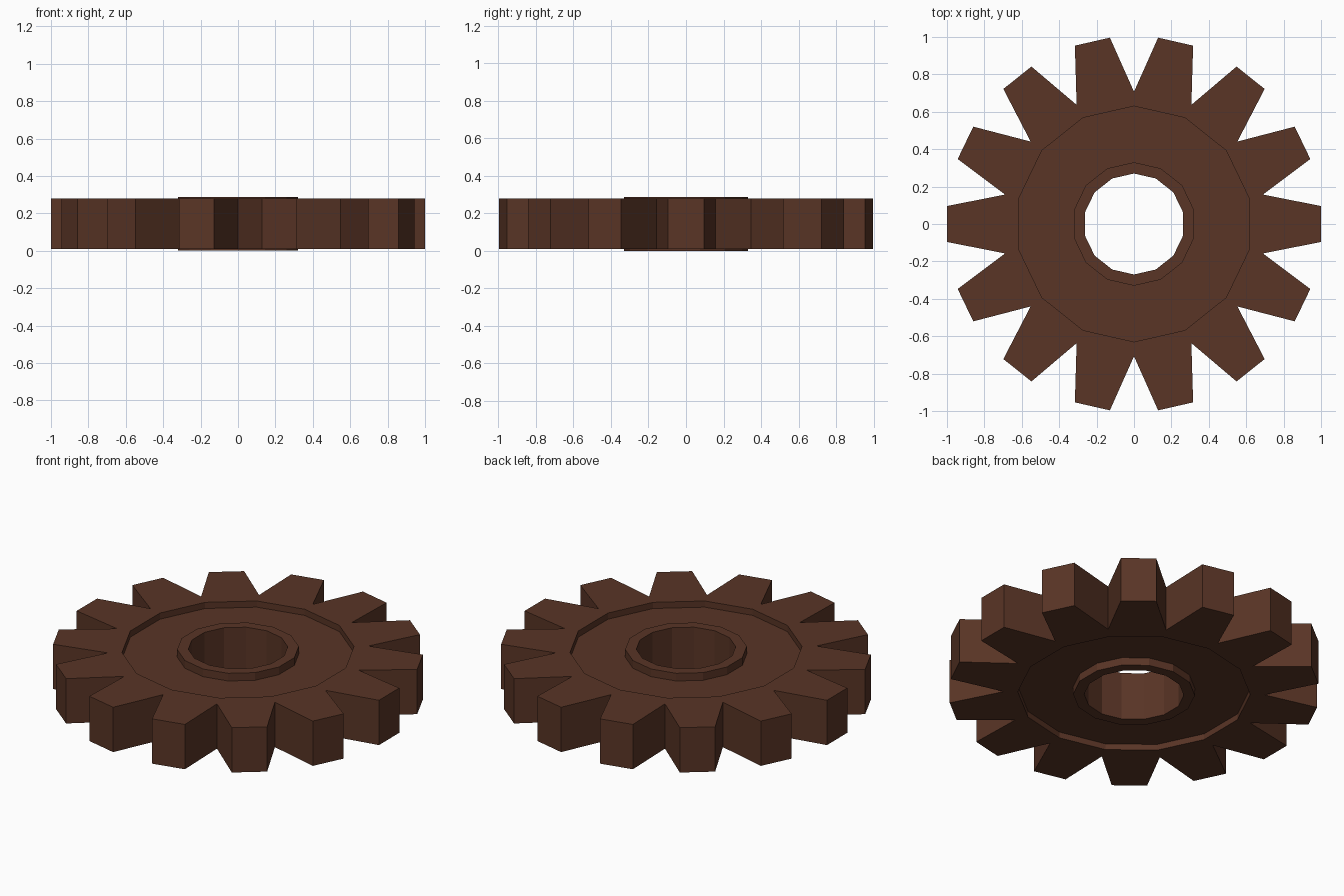
import bpy, bmesh
from math import sin, cos, pi

if "Cube" in bpy.data.objects:
    bpy.data.objects.remove(bpy.data.objects["Cube"])

N = 14                 # teeth, and sides of every ring
STEP = 2 * pi / N

# Closed cross-section (radius, z): bore, raised hub, recessed web, rim
Z0, Z1 = 0.01, 0.278
profile = [(0.27, 0.0), (0.33, 0.0), (0.33, 0.046), (0.63, 0.046), (0.63, Z0),
           (0.707, Z0), (0.707, Z1), (0.63, Z1), (0.63, 0.241), (0.33, 0.241),
           (0.33, 0.287), (0.27, 0.287)]

bm = bmesh.new()
rings = []
for k in range(N):
    a = (k - 0.5) * STEP
    rings.append([bm.verts.new((r * cos(a), r * sin(a), z)) for r, z in profile])

# Revolve the section; the rim faces become tooth roots
roots = []
M = len(profile)
for k in range(N):
    a, b = rings[k], rings[(k + 1) % N]
    for i in range(M):
        j = (i + 1) % M
        f = bm.faces.new((a[i], b[i], b[j], a[j]))
        if i == 5:
            roots.append((k * STEP, f))

# Pull each rim face out into a tapered tooth
for ang, f in roots:
    tip = bmesh.ops.extrude_discrete_faces(bm, faces=[f])["faces"][0]
    for v in tip.verts:
        side = 0.096 if -v.co.x * sin(ang) + v.co.y * cos(ang) > 0 else -0.096
        v.co.x = cos(ang) - side * sin(ang)
        v.co.y = sin(ang) + side * cos(ang)

bmesh.ops.recalc_face_normals(bm, faces=bm.faces)
mesh = bpy.data.meshes.new("gear")
bm.to_mesh(mesh)
bm.free()

mat = bpy.data.materials.new("dark_brown")
mat.diffuse_color = (0.1, 0.035, 0.019, 1)
mat.use_nodes = True
mat.node_tree.nodes["Principled BSDF"].inputs["Base Color"].default_value = mat.diffuse_color
mesh.materials.append(mat)
gear = bpy.data.objects.new("gear", mesh)
bpy.context.collection.objects.link(gear)
